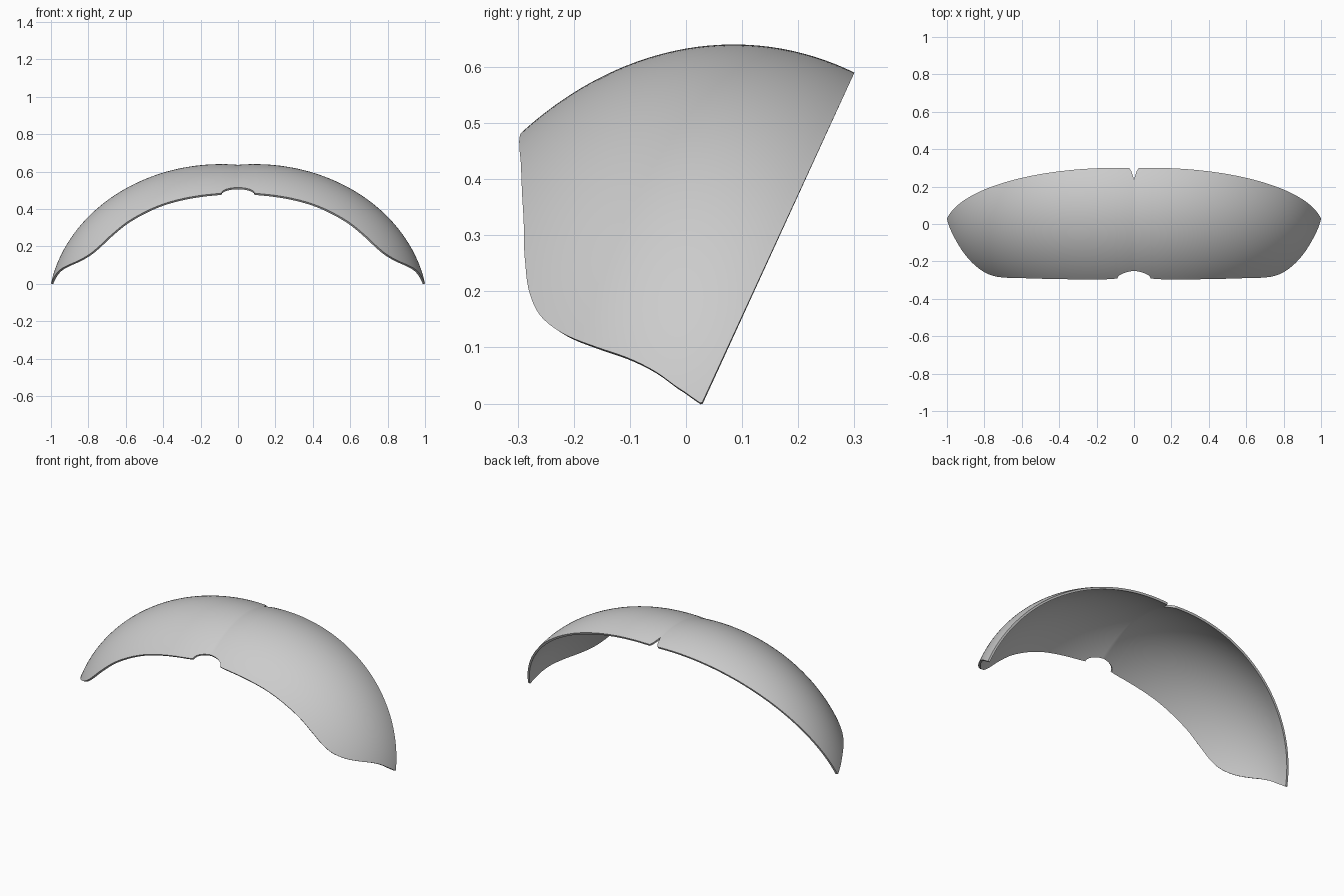
import bpy
import math

cube = bpy.data.objects.get("Cube")
if cube:
    bpy.data.objects.remove(cube, do_unlink=True)

# Each half of the visor is a patch of an ellipsoid, offset sideways from the
# middle, sunk below the ground and leaning slightly backwards
CX, CY, CZ = 0.09, 0.055, -0.15
B, C = 0.62, 0.79
SHEAR = 0.047
# Plane of the slanted back edge: y = BACK_Y + BACK_LEAN * z
BACK_Y, BACK_LEAN = 0.028, 0.4615
# The temple tip is where the back edge meets the ground at x = 1
TIP_R = math.hypot(CZ / C, (CY - BACK_Y) / B)
TIP = math.sqrt(1 - TIP_R ** 2)
A = (1 - CX) / TIP
NOSE = 0.088
SLIT = 0.03
ROWS = 32

# Lower front edge as (x, z), from the nose notch to the temple
EDGE = [(0.088, 0.485), (0.2, 0.473), (0.3, 0.455), (0.4, 0.427), (0.5, 0.384),
        (0.6, 0.325), (0.685, 0.255), (0.74, 0.203), (0.793, 0.159), (0.85, 0.126),
        (0.912, 0.098), (0.945, 0.08), (0.971, 0.055), (0.992, 0.02), (1.0, 0.0)]


def slope(i):
    lo, hi = EDGE[max(i - 1, 0)], EDGE[min(i + 1, len(EDGE) - 1)]
    return (hi[1] - lo[1]) / (hi[0] - lo[0])


def front_height(x):
    if x < NOSE:
        return EDGE[0][1] + 0.03 * math.sqrt(1 - (x / NOSE) ** 2)
    i = max(k for k in range(len(EDGE) - 1) if EDGE[k][0] <= x + 1e-6)
    (x0, z0), (x1, z1) = EDGE[i], EDGE[i + 1]
    h = x1 - x0
    t = (x - x0) / h
    return (z0 * (1 + 2 * t) * (1 - t) ** 2 + z1 * t * t * (3 - 2 * t)
            + h * t * (1 - t) * (slope(i) * (1 - t) - slope(i + 1) * t))


def surface_point(x, r, angle):
    z = CZ + C * r * math.sin(angle)
    return (x, CY + SHEAR * z + B * r * math.cos(angle), z)


def column(x):
    """Points of one cross-section from the front edge to the slanted back edge."""
    r = math.sqrt(1 - ((x - CX) / A) ** 2)
    front = math.pi - math.asin(min(1, (front_height(x) - CZ) / (C * r)))
    lean = BACK_LEAN - SHEAR
    reach = (CY - BACK_Y - lean * CZ) / (r * math.hypot(B, lean * C))
    back = math.atan2(B, lean * C) + math.asin(min(1, reach))
    if x < SLIT:
        back += 0.11 * (1 - x / SLIT) ** 2
    return [surface_point(x, r, front + (back - front) * j / ROWS)
            for j in range(ROWS + 1)]


# Cross-section positions: fine around the slit and nose, then even in angle
xs = {SLIT * k / 4 for k in range(5)}
xs |= {NOSE * math.sin(k * math.pi / 20) for k in range(11)}
start, end = math.asin((NOSE - CX) / A), math.asin(TIP)
xs |= {CX + A * math.sin(start + (end - start) * k / 64) for k in range(1, 64)}
# Stop just short of the tip so the last cross-section keeps a little height
xs.add(0.9995)
xs = sorted(xs)

verts = [p for x in xs for p in column(x)]
step = ROWS + 1
faces = [(i * step + j, (i + 1) * step + j, (i + 1) * step + j + 1, i * step + j + 1)
         for i in range(len(xs) - 1) for j in range(ROWS)]

mesh = bpy.data.meshes.new("visor_shell")
mesh.from_pydata(verts, [], faces)
visor = bpy.data.objects.new("visor_shell", mesh)
bpy.context.collection.objects.link(visor)

# Plain grey finish
grey = bpy.data.materials.new("light_grey")
grey.use_nodes = True
colour = (0.6, 0.6, 0.6, 1)
grey.diffuse_color = colour
grey.node_tree.nodes["Principled BSDF"].inputs["Base Color"].default_value = colour
mesh.materials.append(grey)

# Mirror the half, then give the shell its thickness inwards
mirror = visor.modifiers.new("mirror", "MIRROR")
mirror.use_clip = True
shell = visor.modifiers.new("thickness", "SOLIDIFY")
shell.thickness = 0.012
shell.offset = -1

bpy.context.view_layer.objects.active = visor
visor.select_set(True)
for name in ("mirror", "thickness"):
    bpy.ops.object.modifier_apply(modifier=name)
bpy.ops.object.shade_smooth_by_angle(angle=math.radians(35))
